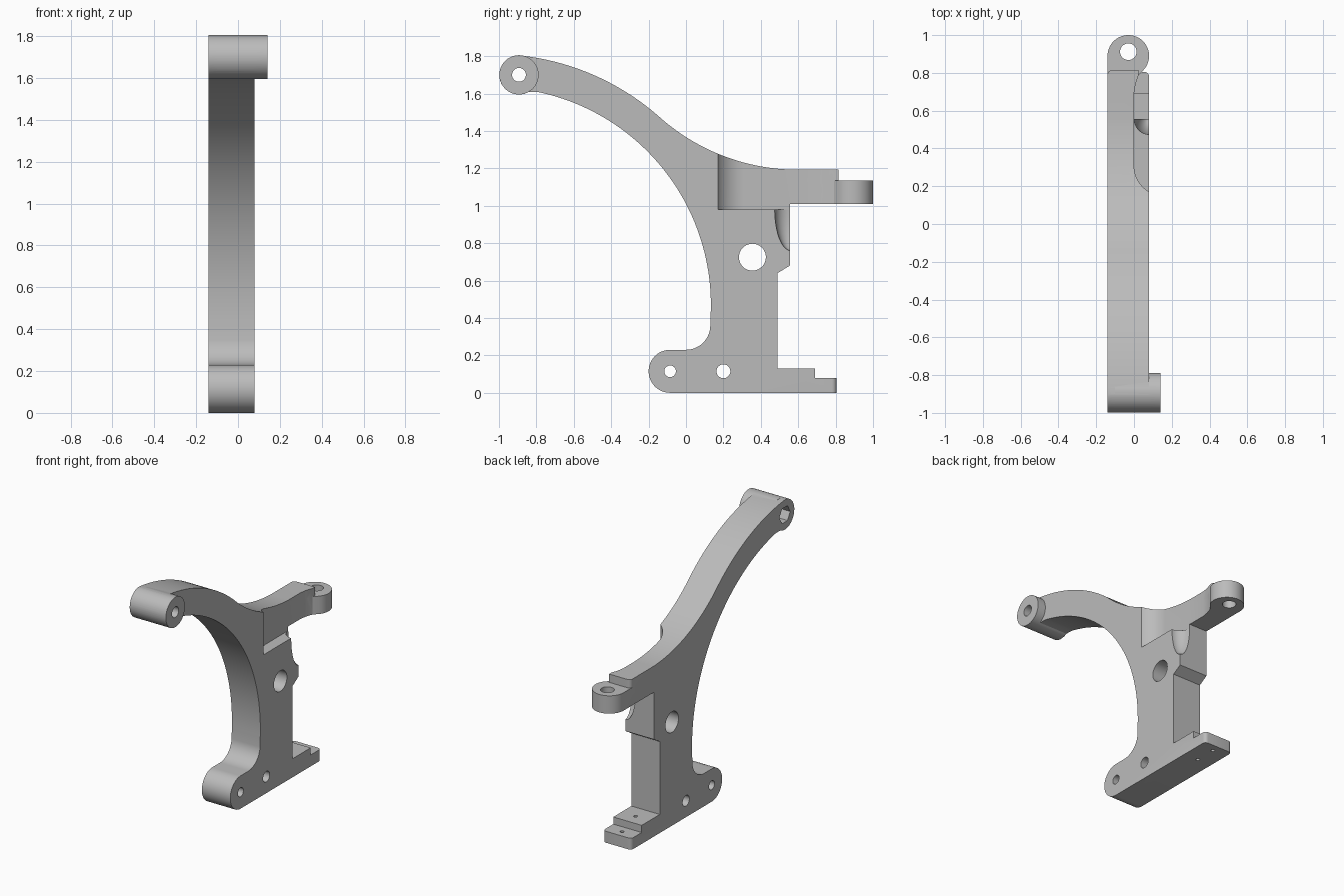
import bpy, bmesh
from math import sin, cos, radians, sqrt
from mathutils import Matrix, Vector

if "Cube" in bpy.data.objects:
    bpy.data.objects.remove(bpy.data.objects["Cube"], do_unlink=True)

grey = bpy.data.materials.new("light grey")
grey.use_nodes = True
grey.diffuse_color = (0.5, 0.5, 0.5, 1)
grey.node_tree.nodes["Principled BSDF"].inputs["Base Color"].default_value = (0.5, 0.5, 0.5, 1)

RIGHT, LEFT = -0.14, 0.08      # side faces of the bracket
BOSS = (-0.893, 1.7)           # pivot at the top of the arm (y, z)


def arc(cx, cy, r, start, end, n=16):
    steps = [radians(start + (end - start) * i / n) for i in range(n + 1)]
    return [(cx + r * cos(a), cy + r * sin(a)) for a in steps]


def make(name, bm):
    bmesh.ops.recalc_face_normals(bm, faces=bm.faces)
    mesh = bpy.data.meshes.new(name)
    bm.to_mesh(mesh)
    bm.free()
    mesh.materials.append(grey)
    obj = bpy.data.objects.new(name, mesh)
    bpy.context.collection.objects.link(obj)
    return obj


def prism(name, outline, low, high, axis="X", round_ends=0):
    """Extrude a (y, z) outline along x, or an (x, y) outline along z."""
    bm = bmesh.new()
    place = (lambda p, h: (h, p[0], p[1])) if axis == "X" else (lambda p, h: (p[0], p[1], h))
    base = bm.faces.new([bm.verts.new(place(p, low)) for p in outline])
    ext = bmesh.ops.extrude_face_region(bm, geom=[base])
    shift = Vector(place((0, 0), high - low))
    for v in ext["geom"]:
        if isinstance(v, bmesh.types.BMVert):
            v.co += shift
    if round_ends:
        ends = [e for e in bm.edges if all(v.co.y > 0.8 for v in e.verts)
                and abs(e.verts[0].co.z - e.verts[1].co.z) > 0.04]
        bmesh.ops.bevel(bm, geom=ends, offset=round_ends, segments=5,
                        profile=0.5, affect="EDGES")
    return make(name, bm)


def rod(name, y, z, r, low=-0.3, high=0.3, n=40):
    return prism(name, arc(y, z, r, 0, 360 - 360 / n, n - 1), low, high)


def combine(obj, tool, operation):
    mod = obj.modifiers.new("shape", "BOOLEAN")
    mod.operation, mod.object, mod.solver = operation, tool, "EXACT"
    bpy.context.view_layer.objects.active = obj
    bpy.ops.object.modifier_apply(modifier=mod.name)
    bpy.data.objects.remove(tool, do_unlink=True)


# Side profile: foot, inner curve, pivot end, outer curve, rear arm, column, base
outline = (
    arc(-0.085, 0.115, 0.115, 270, 90, 24)
    + arc(0, 0.36, 0.13, 270, 355, 12)
    + arc(-1.03, 0.47, 1.163, -3, 78, 48)
    + arc(*BOSS, 0.105, 300, 95, 28)
    + arc(-1.03, 0.47, 1.341, 83, 48.5, 24)
    + arc(0.597, 2.303, 1.11, 228.5, 268, 24)
    + [(0.815, 1.193), (0.815, 1.01), (0.555, 1.01), (0.555, 0.68), (0.49, 0.64),
       (0.49, 0.13), (0.69, 0.13), (0.69, 0.08), (0.805, 0.08), (0.805, 0)]
)
bracket = prism("bracket_body", outline, RIGHT, LEFT, round_ends=0.025)

# Side recess that thins the rear arm
recess = arc(0.1625, 0.31, 0.1625, 240, 180, 14) + [
    (0, 0.69), (0.008, 0.74), (0.025, 0.79), (0.025, 0.9), (0.2, 0.9), (0.2, 0.168)]
combine(bracket, prism("recess", recess, 0.98, 1.5, "Z"), "DIFFERENCE")

# Scooped clearance in the column below the arm
bm = bmesh.new()
bmesh.ops.create_uvsphere(bm, u_segments=32, v_segments=20, radius=1)
bmesh.ops.transform(bm, verts=bm.verts, matrix=Matrix.Translation((LEFT, 0.56, 0.98))
                    @ Matrix.Diagonal((0.08, 0.086, 0.22, 1)))
scoop = make("scoop", bm)
# keep the scoop below the arm
limit = prism("limit", [(-0.005, 0.4), (0.3, 0.4), (0.3, 0.7), (-0.005, 0.7)], 0.6, 0.99, "Z")
combine(scoop, limit, "INTERSECT")
combine(bracket, scoop, "DIFFERENCE")

# Rounded lug at the end of the rear arm
lug = ([(RIGHT, 0.72), (0, 0.69), (0.008, 0.74), (0.025, 0.79), (0.05, 0.815)]
       + arc(-0.03, 0.89, 0.11, -32, 180, 32))
combine(bracket, prism("lug", lug, 1.01, 1.135, "Z"), "UNION")
combine(bracket, prism("lug_hole", arc(-0.03, 0.912, 0.044, 0, 350, 35), 0.9, 1.17, "Z"),
        "DIFFERENCE")

# Pivot boss sticking out to one side
combine(bracket, rod("pivot_boss", *BOSS, 0.105, -0.1, 0.14, 64), "UNION")

# Cross holes: pivot, column, and two in the foot
for y, z, r in [(*BOSS, 0.037), (0.355, 0.725, 0.072),
                (-0.085, 0.115, 0.031), (0.2, 0.115, 0.037)]:
    combine(bracket, rod("hole", y, z, r), "DIFFERENCE")
# Hexagonal nut pocket behind the pivot
combine(bracket, rod("nut_pocket", *BOSS, 0.06, -0.3, -0.06, 6), "DIFFERENCE")

# Small screw holes through the base
for y in (0.6, 0.75):
    combine(bracket, prism("screw_hole", arc(-0.03, y, 0.013, 0, 345, 15), -0.1, 0.3, "Z"),
            "DIFFERENCE")

bpy.ops.object.select_all(action="DESELECT")
bracket.select_set(True)
bpy.context.view_layer.objects.active = bracket
bpy.ops.object.shade_smooth_by_angle(angle=radians(25))
